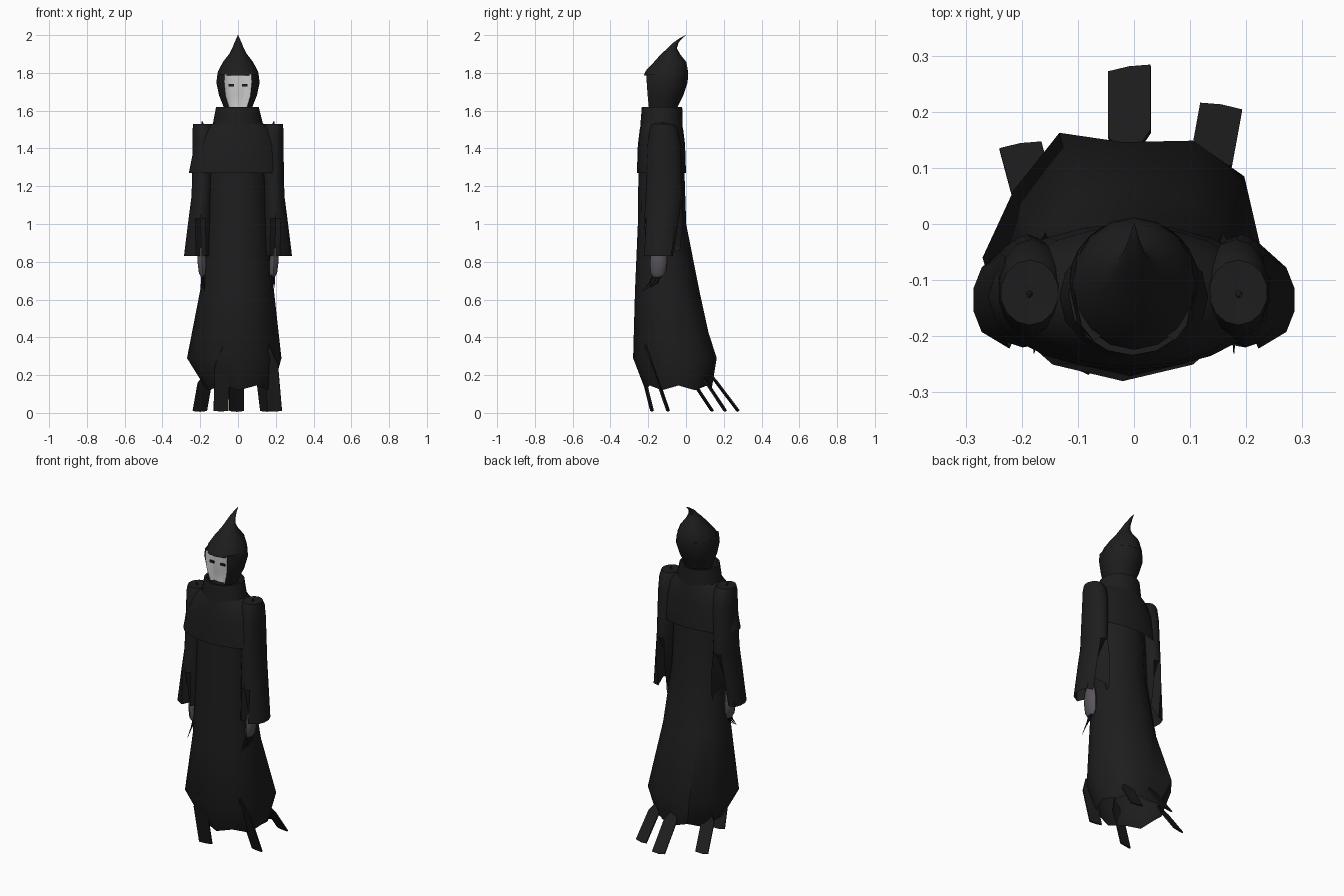
import bpy, bmesh, math
from mathutils import Vector


def material(name, rgb):
    m = bpy.data.materials.new(name)
    m.diffuse_color = (*rgb, 1)
    return m


BLACK = material("black cloth", (0.0125, 0.0125, 0.0125))
PALE = material("pale mask", (0.61, 0.61, 0.61))
SKIN = material("grey skin", (0.10, 0.09, 0.105))
DARK = material("dark claw", (0.012, 0.011, 0.012))


def finish(name, bm, mats, angle=40):
    bmesh.ops.recalc_face_normals(bm, faces=bm.faces)
    me = bpy.data.meshes.new(name)
    bm.to_mesh(me)
    bm.free()
    for m in mats:
        me.materials.append(m)
    ob = bpy.data.objects.new(name, me)
    bpy.context.collection.objects.link(ob)
    bpy.ops.object.select_all(action='DESELECT')
    ob.select_set(True)
    bpy.context.view_layer.objects.active = ob
    bpy.ops.object.shade_smooth_by_angle(angle=math.radians(angle))
    return ob


def loft(rings, n, cap_top=False, cap_bottom=False, side=1):
    """Rings are (z, centre x, centre y, radius x, radius y); index 0 faces front."""
    bm = bmesh.new()
    rows = []
    for z, cx, cy, rx, ry in rings:
        row = []
        for i in range(n):
            a = 2 * math.pi * i / n
            row.append(bm.verts.new((side * (cx + rx * math.sin(a)),
                                     cy - ry * math.cos(a), z)))
        rows.append(row)
    for lo, hi in zip(rows, rows[1:]):
        for i in range(n):
            j = (i + 1) % n
            bm.faces.new((lo[i], lo[j], hi[j], hi[i]))
    if cap_bottom:
        bm.faces.new(rows[0])
    if cap_top:
        bm.faces.new(rows[-1])
    return bm, rows


# long robe, widest above the slightly ragged hem
bm, rows = loft([(0.12, 0.005, -0.04, 0.185, 0.175),
                 (0.29, -0.02, -0.06, 0.25, 0.22),
                 (0.65, -0.005, -0.10, 0.195, 0.17),
                 (1.00, -0.005, -0.127, 0.165, 0.128),
                 (1.27, -0.005, -0.130, 0.155, 0.122),
                 (1.48, 0.0, -0.130, 0.14, 0.11),
                 (1.57, 0.0, -0.130, 0.09, 0.08)], 12, cap_top=True)
for i, dx, dy in ((6, 0, -0.014), (5, 0, 0.018), (7, 0.012, 0.032), (8, 0.022, 0.01), (4, 0, 0.035)):
    rows[1][i].co += Vector((dx, dy, 0))
for i, v in enumerate(rows[0]):
    v.co.z += 0.025 * (i % 2)
finish("robe", bm, [BLACK])

# shoulder cape, with the collar standing above it
bm, rows = loft([(1.27, -0.01, -0.130, 0.25, 0.130),
                 (1.42, -0.005, -0.130, 0.225, 0.125),
                 (1.50, 0.0, -0.130, 0.18, 0.115),
                 (1.535, 0.0, -0.130, 0.13, 0.108)], 20)
finish("shoulder_cape", bm, [BLACK])
bm, rows = loft([(1.52, 0.0, -0.130, 0.135, 0.112),
                 (1.62, -0.003, -0.127, 0.113, 0.107),
                 (1.62, -0.003, -0.127, 0.100, 0.095),
                 (1.54, 0.0, -0.130, 0.100, 0.090)], 16)
finish("collar", bm, [BLACK], 30)

# head wrap: the mask sits back between the forward edges of the cowl
bm, rows = loft([(1.58, 0, -0.125, 0.065, 0.070),
                 (1.62, 0, -0.123, 0.076, 0.078),
                 (1.68, 0, -0.110, 0.100, 0.095),
                 (1.75, 0, -0.101, 0.115, 0.110),
                 (1.795, 0, -0.102, 0.108, 0.112)], 24, cap_top=True, cap_bottom=True)
for row, y, half in zip(rows[1:], (-0.192, -0.198, -0.203, -0.203),
                        (0.048, 0.066, 0.073, 0.072)):
    for i in range(-4, 5):
        v = row[i]
        if abs(i) == 4:
            v.co.y = y + 0.022
        elif abs(i) == 3:
            v.co.y = y - 0.005
            v.co.x = math.copysign(half, i)
        else:
            v.co.y = y + 0.006 + 0.002 * abs(i)
            v.co.x = half * i / 3
mask = {frozenset((rows[r][i], rows[r][i + 1], rows[r + 1][i], rows[r + 1][i + 1]))
        for r in (1, 2, 3) for i in range(-3, 3)}
for f in bm.faces:
    if frozenset(f.verts) in mask:
        f.material_index = 1
finish("head", bm, [BLACK, PALE])

# eye slits
for s, label in ((-1, "left"), (1, "right")):
    bm = bmesh.new()
    bmesh.ops.create_cube(bm, size=1)
    for v in bm.verts:
        v.co = Vector((v.co.x * 0.028 + s * 0.036, v.co.y * 0.009 - 0.197,
                       v.co.z * 0.012 + 1.735))
    finish(label + "_eye_slit", bm, [DARK])

# pointed hood curling backwards
bm, rows = loft([(1.785, 0, -0.106, 0.111, 0.118),
                 (1.81, 0, -0.102, 0.105, 0.112),
                 (1.857, 0, -0.084, 0.080, 0.086),
                 (1.90, 0, -0.082, 0.047, 0.050),
                 (1.93, 0, -0.073, 0.031, 0.025),
                 (1.96, 0, -0.054, 0.019, 0.014),
                 (1.985, 0, -0.024, 0.008, 0.007),
                 (2.0, 0, 0.0, 0.001, 0.001)], 16, cap_top=True, cap_bottom=True)
finish("pointed_hood", bm, [BLACK])

for s, label in ((-1, "left"), (1, "right")):
    # flared sleeve with a deep fold at front and back of the cuff
    bm, rows = loft([(0.83, 0.212, -0.135, 0.076, 0.092),
                     (1.03, 0.199, -0.124, 0.064, 0.096),
                     (1.15, 0.190, -0.116, 0.057, 0.098),
                     (1.42, 0.182, -0.115, 0.060, 0.088),
                     (1.50, 0.182, -0.118, 0.060, 0.075),
                     (1.53, 0.186, -0.122, 0.052, 0.058),
                     (1.528, 0.187, -0.125, 0.006, 0.006),
                     (1.543, 0.190, -0.128, 0.003, 0.003)], 14, cap_top=True, side=s)
    for i, x, y, z in ((0, 0.195, -0.165, 0.83), (1, 0.222, -0.222, 0.83),
                       (13, 0.170, -0.215, 0.83), (6, 0.235, -0.070, 0.83),
                       (7, 0.190, -0.120, 0.95), (8, 0.152, -0.030, 0.87)):
        rows[0][i].co = (s * x, y, z)
    rows[1][7].co.y -= 0.06
    rows[1][8].co = (s * 0.158, -0.015, 1.03)
    finish(label + "_sleeve", bm, [BLACK])

    # hand hanging from the cuff
    bm, rows = loft([(0.72, 0.184, -0.150, 0.013, 0.025),
                     (0.74, 0.187, -0.148, 0.021, 0.040),
                     (0.80, 0.191, -0.145, 0.025, 0.046),
                     (0.86, 0.193, -0.143, 0.022, 0.040),
                     (0.92, 0.195, -0.140, 0.015, 0.022)], 10,
                    cap_top=True, cap_bottom=True, side=s)
    finish(label + "_hand", bm, [SKIN])

    # three slender claws
    for k in range(3):
        y0 = -0.175 + 0.02 * k
        x0 = 0.178 + 0.007 * k
        bm, rows = loft([(0.64 + 0.012 * k, x0, y0 - 0.055, 0.001, 0.001),
                         (0.69, x0, y0 - 0.016, 0.004, 0.005),
                         (0.745, x0, y0 + 0.010, 0.005, 0.006)], 5,
                        cap_top=True, cap_bottom=True, side=s)
        finish(f"{label}_claw_{k + 1}", bm, [DARK])


# torn cloth strips trailing from the hem: tip (top) and foot (bottom) points
def strip(name, tip, foot, width):
    bm = bmesh.new()
    tip, foot = Vector(tip), Vector(foot)
    down = foot - tip
    across = Vector((width / 2, -0.006 if tip.x * down.y > 0 else 0.006, 0))
    thick = down.cross(across).normalized() * 0.004
    shoulder = tip + down * 0.3
    outline = [tip, shoulder + across, foot + across,
               foot + Vector((0, 0.003, -0.004)), foot - across, shoulder - across]
    front = [bm.verts.new(p + thick) for p in outline]
    back = [bm.verts.new(p - thick) for p in outline]
    bm.faces.new(front)
    bm.faces.new(back[::-1])
    for i in range(6):
        j = (i + 1) % 6
        bm.faces.new((front[i], back[i], back[j], front[j]))
    finish(name, bm, [BLACK], 20)


strip("back_centre_strip", (-0.008, 0.11, 0.23), (-0.008, 0.275, 0.012), 0.076)
strip("back_right_strip", (0.13, 0.07, 0.22), (0.155, 0.207, 0.012), 0.075)
strip("back_left_strip", (-0.165, 0.0, 0.22), (-0.202, 0.138, 0.012), 0.075)
strip("front_centre_strip", (-0.082, -0.265, 0.35), (-0.09, -0.18, 0.012), 0.078)
strip("front_right_strip", (0.165, -0.215, 0.36), (0.195, -0.095, 0.012), 0.075)
